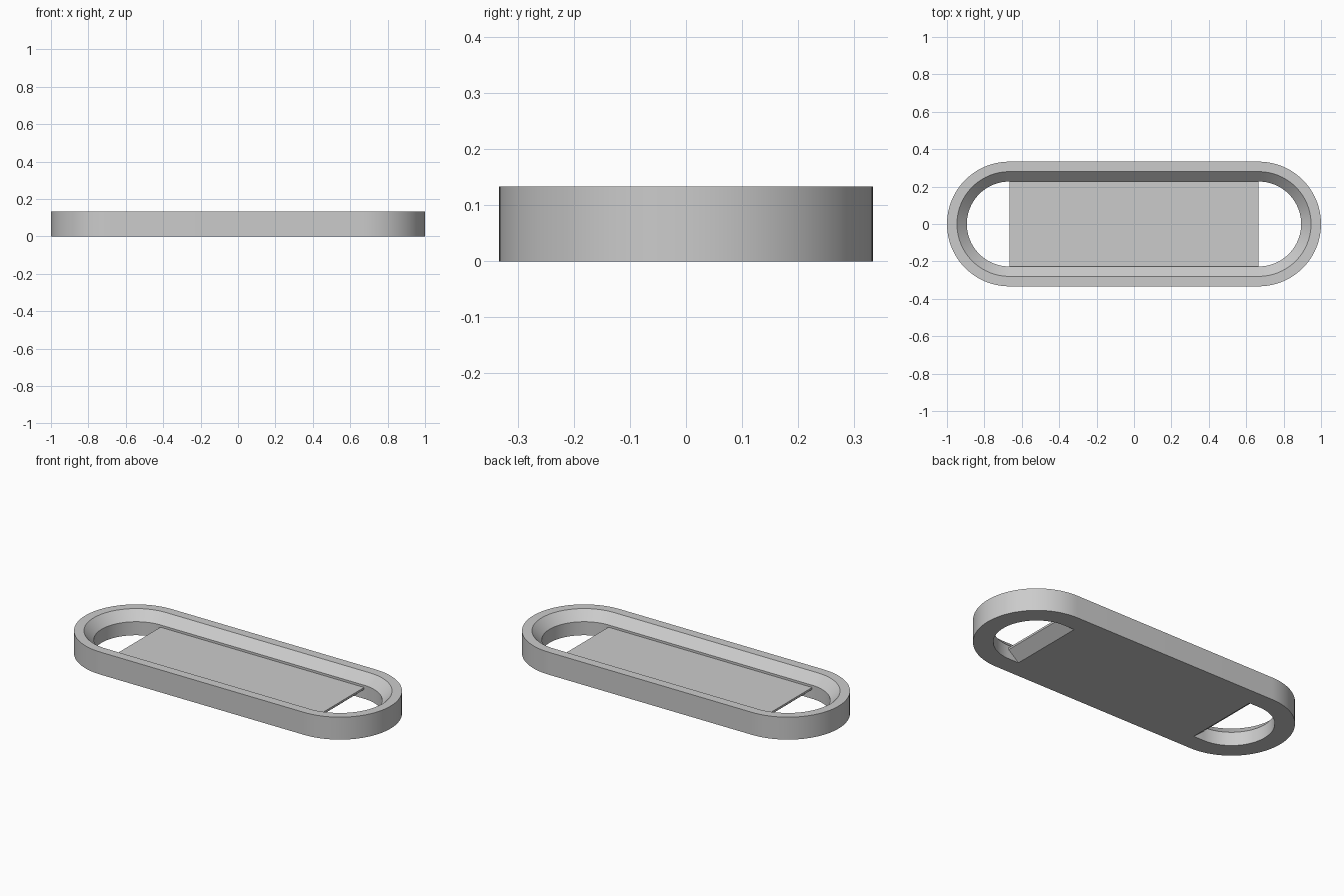
import bpy, bmesh, math

cube = bpy.data.objects.get("Cube")
if cube:
    bpy.data.objects.remove(cube, do_unlink=True)

HALF = 2 / 3      # half length of the straight sides
SEG = 48          # segments per rounded end

grey = bpy.data.materials.new("light_grey")
grey.use_nodes = True
colour = (0.6, 0.6, 0.6, 1)
grey.diffuse_color = colour
grey.node_tree.nodes["Principled BSDF"].inputs["Base Color"].default_value = colour


def finish(name, bm):
    bmesh.ops.recalc_face_normals(bm, faces=bm.faces)
    mesh = bpy.data.meshes.new(name)
    bm.to_mesh(mesh)
    bm.free()
    mesh.materials.append(grey)
    obj = bpy.data.objects.new(name, mesh)
    bpy.context.collection.objects.link(obj)
    return obj


def stadium(bm, radius, z):
    """Closed loop of vertices with two rounded ends."""
    loop = []
    for side in (1, -1):
        for i in range(SEG + 1):
            a = math.pi * (i / SEG - 0.5)
            loop.append(bm.verts.new((side * (HALF + radius * math.cos(a)),
                                      side * radius * math.sin(a), z)))
    return loop


# Rim: outer wall, flat top, inner bevel, inner wall and flat base
bm = bmesh.new()
section = [(1 / 3, 0), (1 / 3, 0.133), (0.28, 0.133), (0.227, 0.08), (0.227, 0)]
loops = [stadium(bm, r, z) for r, z in section]
for k, lower in enumerate(loops):
    upper = loops[(k + 1) % len(loops)]
    for i in range(len(lower)):
        j = (i + 1) % len(lower)
        bm.faces.new((lower[i], lower[j], upper[j], upper[i]))
rim = finish("rim", bm)
bpy.context.view_layer.objects.active = rim
rim.select_set(True)
bpy.ops.object.shade_smooth_by_angle(angle=math.radians(30))
rim.select_set(False)

# Floor panel: ends undercut below a thin lip
bm = bmesh.new()
outline = [(0.6, 0), (HALF, 0.055), (HALF, 0.0667)]
outline += [(-x, z) for x, z in reversed(outline)]
face = bm.faces.new([bm.verts.new((x, -0.227, z)) for x, z in outline])
side = bmesh.ops.extrude_face_region(bm, geom=[face])
moved = [v for v in side["geom"] if isinstance(v, bmesh.types.BMVert)]
bmesh.ops.translate(bm, verts=moved, vec=(0, 0.454, 0))
finish("floor_panel", bm)
